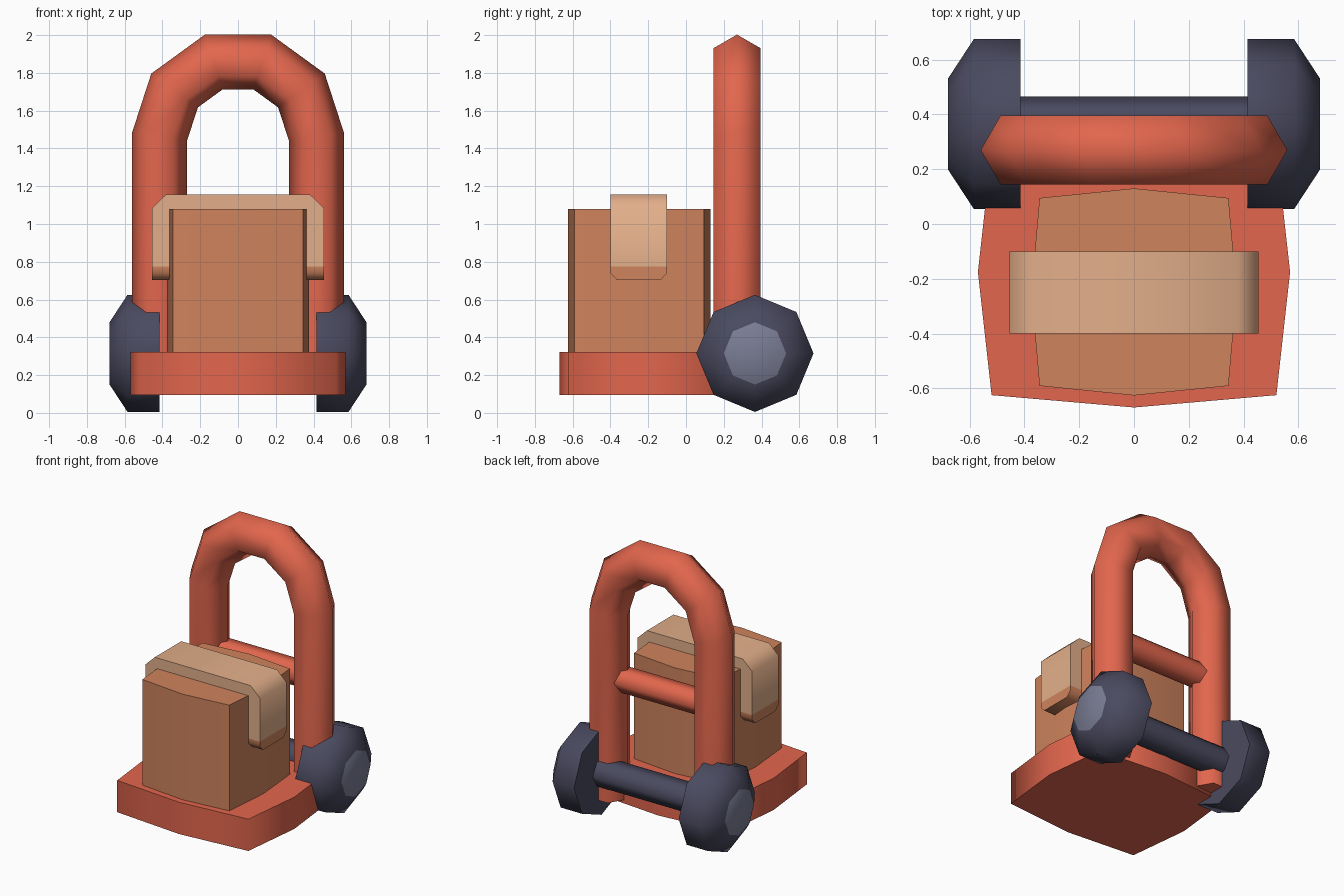
import bpy, bmesh, math
from math import sin, cos, radians, pi

if "Cube" in bpy.data.objects:
    bpy.data.objects.remove(bpy.data.objects["Cube"])


def material(name, rgb):
    m = bpy.data.materials.new(name)
    lin = [(c / 255 / 12.92) if c / 255 < 0.04 else ((c / 255 + 0.055) / 1.055) ** 2.4 for c in rgb]
    m.diffuse_color = (*lin, 1)
    m.use_nodes = True
    m.node_tree.nodes["Principled BSDF"].inputs["Base Color"].default_value = m.diffuse_color
    return m


RED = material("red paint", (226, 102, 77))
BROWN = material("box brown", (207, 131, 93))
TAN = material("strap tan", (227, 175, 138))
DARK = material("wheel dark", (74, 74, 96))
GREY = material("hub grey", (122, 125, 148))


def loft(name, rings, mats, angle, end_mat=0):
    """Skin a list of equal-length rings and cap both ends."""
    bm = bmesh.new()
    vs = [[bm.verts.new(p) for p in r] for r in rings]
    n = len(vs[0])
    for a, b in zip(vs, vs[1:]):
        for k in range(n):
            bm.faces.new((a[k], a[(k + 1) % n], b[(k + 1) % n], b[k]))
    bm.faces.new(vs[0])
    bm.faces.new(vs[-1]).material_index = end_mat
    bmesh.ops.recalc_face_normals(bm, faces=bm.faces)
    me = bpy.data.meshes.new(name)
    bm.to_mesh(me)
    bm.free()
    for m in mats:
        me.materials.append(m)
    ob = bpy.data.objects.new(name, me)
    bpy.context.collection.objects.link(ob)
    bpy.ops.object.select_all(action='DESELECT')
    ob.select_set(True)
    bpy.context.view_layer.objects.active = ob
    bpy.ops.object.shade_smooth_by_angle(angle=radians(angle))
    return ob


def lathe_x(name, profile, sides, y, z, mats, angle, end_mat=0):
    """Revolve (x, radius) pairs around an x-parallel axis."""
    rings = [[(x, y + r * cos(2 * pi * k / sides), z + r * sin(2 * pi * k / sides))
              for k in range(sides)] for x, r in profile]
    return loft(name, rings, mats, angle, end_mat)


def bulged_block(name, yc, corner, mid, z0, z1, mat, angle):
    """Block whose four sides bow outwards slightly."""
    (cx, cy), (mx, my) = corner, mid
    plan = [(0, -my), (cx, -cy), (mx, 0), (cx, cy), (0, my), (-cx, cy), (-mx, 0), (-cx, -cy)]
    return loft(name, [[(x, yc + y, z) for x, y in plan] for z in (z0, z1)], [mat], angle)


# Base plate and box
bulged_block("base_plate", -0.175, (0.52, 0.45), (0.57, 0.495), 0.095, 0.323, RED, 85)
bulged_block("box", -0.248, (0.345, 0.343), (0.375, 0.378), 0.30, 1.08, BROWN, 30)

# Arched hexagonal handle frame, mitred at each bend
R, ARC, ZC, YC, LOW = 0.145, 0.415, 1.463, 0.27, 0.12
path = [(ARC, LOW, 0, 1)]
for i in range(6):
    a = 36 * i
    tilt = 9 if i == 0 else 171 if i == 5 else a
    path.append((ARC * cos(radians(a)), ZC + ARC * sin(radians(a)), tilt,
                 1 / cos(radians(9 if i in (0, 5) else 18))))
path.append((-ARC, LOW, 180, 1))
rings = []
for x, z, tilt, s in path:
    t = radians(tilt)
    rings.append([(x + R * s * cos(k * pi / 3) * cos(t), YC + R * sin(k * pi / 3),
                   z + R * s * cos(k * pi / 3) * sin(t)) for k in range(6)])
loft("handle_frame", rings, [RED], 75)

# Crossbar between the uprights, axle between the wheels
lathe_x("crossbar", [(-0.40, 0.088), (0.40, 0.088)], 6, YC, 0.97, [RED], 75)
lathe_x("axle", [(-0.45, 0.10), (0.45, 0.10)], 6, 0.365, 0.315, [DARK], 75)

# Strap over the box, with a brown tab at each end
outer = [(0.455, 0.775), (0.455, 1.085), (0.38, 1.157)]
inner = [(0.34, 1.05), (0.34, 0.775)]
prof = outer + [(-x, z) for x, z in outer[::-1]] + [(-x, z) for x, z in inner[::-1]] + inner
loft("strap", [[(x, y, z) for x, z in prof] for y in (-0.40, -0.10)], [TAN], 50)
tab = [(-0.40, 0.775), (-0.40, 0.74), (-0.365, 0.703), (-0.135, 0.703), (-0.10, 0.74), (-0.10, 0.775)]

for side, s in (("right", 1), ("left", -1)):
    loft(f"{side}_strap_tab", [[(s * x, y, z) for y, z in tab] for x in (0.34, 0.455)], [BROWN], 50)
    # Eight-sided wheel with a lighter hub face
    lathe_x(f"{side}_wheel", [(s * 0.415, 0.31), (s * 0.585, 0.31), (s * 0.68, 0.165)],
            8, 0.365, 0.315, [DARK, GREY], 62, 1)
